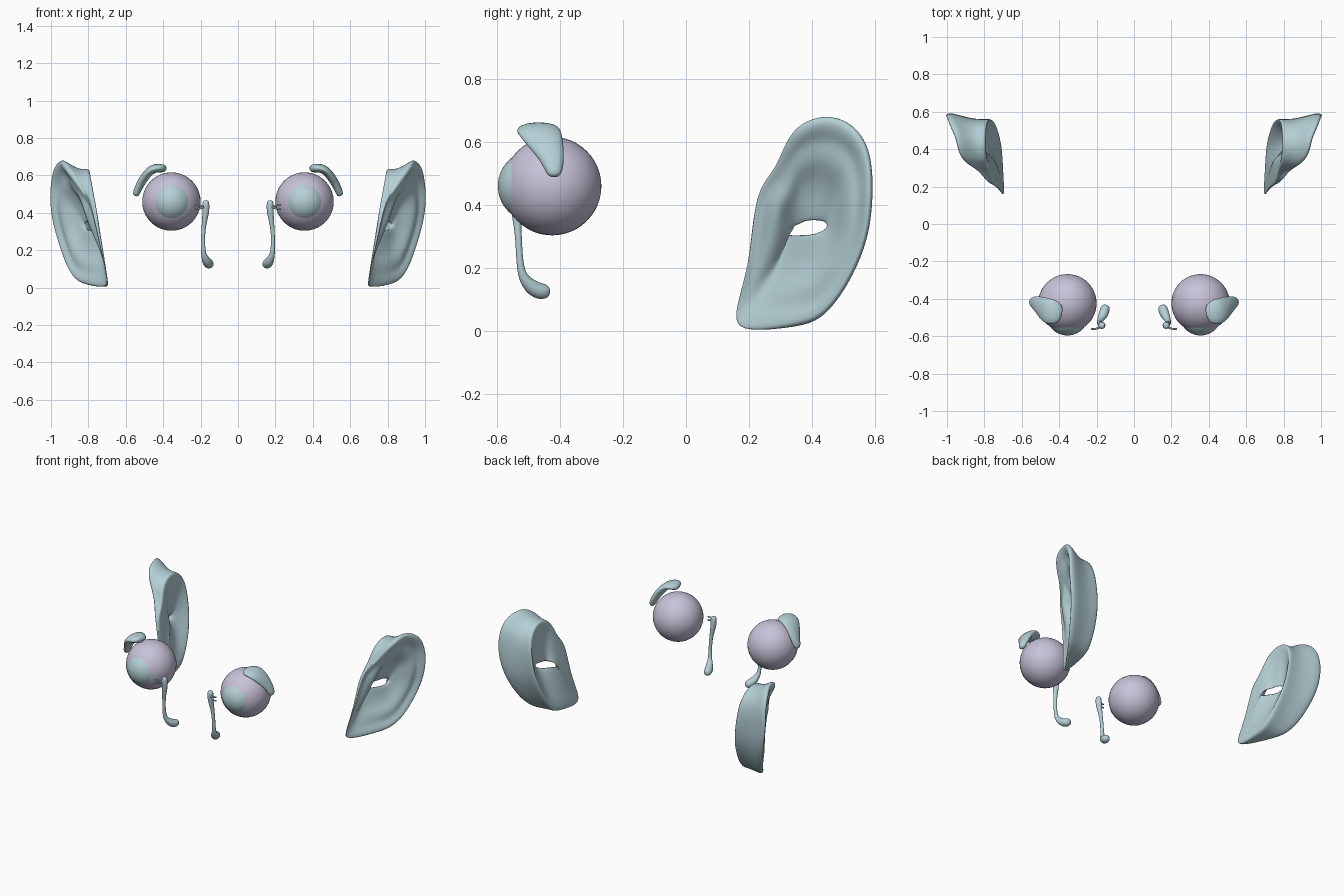
import bpy
import bmesh
import math
from mathutils import Vector, Matrix

cube = bpy.data.objects.get("Cube")
if cube:
    bpy.data.objects.remove(cube, do_unlink=True)


def material(name, colour):
    mat = bpy.data.materials.new(name)
    mat.use_nodes = True
    mat.diffuse_color = colour
    mat.node_tree.nodes["Principled BSDF"].inputs["Base Color"].default_value = colour
    return mat


LILAC = material("pale lilac", (0.58, 0.54, 0.69, 1))
TEAL = material("pale blue green", (0.46, 0.63, 0.67, 1))


def add_pair(name, bm, mat, levels=0):
    """Make the left part from bm, then its mirrored right twin."""
    for side in ("left", "right"):
        if side == "right":
            bmesh.ops.scale(bm, vec=(-1, 1, 1), verts=bm.verts)
            bmesh.ops.reverse_faces(bm, faces=bm.faces)
        mesh = bpy.data.meshes.new(f"{side}_{name}")
        bm.to_mesh(mesh)
        mesh.polygons.foreach_set("use_smooth", [True] * len(mesh.polygons))
        mesh.materials.append(mat)
        obj = bpy.data.objects.new(f"{side}_{name}", mesh)
        bpy.context.collection.objects.link(obj)
        if levels:
            sub = obj.modifiers.new("smooth", "SUBSURF")
            sub.levels = sub.render_levels = levels
        else:
            mesh.set_sharp_from_angle(angle=math.radians(50))
    bm.free()


def loft(rings, closed=False):
    """Skin a row of rings, joined end to end if closed, else capped."""
    bm = bmesh.new()
    rows = [[bm.verts.new(p) for p in ring] for ring in rings]
    pairs = list(zip(rows, rows[1:]))
    if closed:
        pairs.append((rows[-1], rows[0]))
    else:
        bm.faces.new(rows[0])
        bm.faces.new(rows[-1])
    for a, b in pairs:
        for i in range(len(a)):
            j = (i + 1) % len(a)
            bm.faces.new((a[i], a[j], b[j], b[i]))
    bmesh.ops.recalc_face_normals(bm, faces=bm.faces)
    return bm


def tube(sections, side, sides=8):
    """Elliptical sections (centre, half width, half thickness) swept on a path."""
    pts = [Vector(s[0]) for s in sections]
    rings = []
    for i, (_, wide, thick) in enumerate(sections):
        along = (pts[min(i + 1, len(pts) - 1)] - pts[max(i - 1, 0)]).normalized()
        u = (side - along * side.dot(along)).normalized()
        v = along.cross(u)
        angles = [math.tau * k / sides for k in range(sides)]
        rings.append([pts[i] + u * wide * math.cos(a) + v * thick * math.sin(a)
                      for a in angles])
    return loft(rings)


X, Y = Vector((1, 0, 0)), Vector((0, 1, 0))

# Eyeballs, poles facing forward
EYE = Vector((0.356, -0.424, 0.46))
forward = Matrix.Translation(EYE) @ Matrix.Rotation(math.pi / 2, 4, "X")
bm = bmesh.new()
bmesh.ops.create_uvsphere(bm, u_segments=40, v_segments=24, radius=0.156, matrix=forward)
add_pair("eyeball", bm, LILAC)

# Corneas: a shallow dome with a flat back on the front of each eye
rim, height = 0.089, 0.043
dome = (rim ** 2 + height ** 2) / (2 * height)
sweep = math.asin(rim / dome)
rings = []
for k in range(9):
    a = max(sweep * (1 - k / 8), 0.01)
    y = -0.596 + dome * (1 - math.cos(a))
    rings.append([(EYE.x + dome * math.sin(a) * math.cos(t), y,
                   EYE.z + dome * math.sin(a) * math.sin(t))
                  for t in (math.tau * n / 32 for n in range(32))])
add_pair("cornea", loft(rings), TEAL)

# Tear glands, curved over the outer top of each eye
gland = [
    ((0.385, -0.485, 0.634), 0.038, 0.02),
    ((0.412, -0.478, 0.64), 0.068, 0.026),
    ((0.455, -0.467, 0.638), 0.077, 0.027),
    ((0.49, -0.447, 0.605), 0.065, 0.026),
    ((0.522, -0.425, 0.555), 0.045, 0.024),
    ((0.542, -0.417, 0.51), 0.031, 0.022),
    ((0.549, -0.417, 0.488), 0.018, 0.015),
]
add_pair("tear_gland", tube(gland, Y), TEAL, 2)

# Tear ducts: sac on top, thin channel, swollen foot turned back
duct = [
    ((0.172, -0.543, 0.468), 0.014),
    ((0.172, -0.543, 0.45), 0.022),
    ((0.172, -0.54, 0.40), 0.02),
    ((0.18, -0.535, 0.35), 0.014),
    ((0.187, -0.53, 0.29), 0.011),
    ((0.187, -0.526, 0.2), 0.012),
    ((0.18, -0.513, 0.165), 0.018),
    ((0.166, -0.488, 0.138), 0.028),
    ((0.155, -0.458, 0.124), 0.03),
    ((0.149, -0.43, 0.127), 0.02),
]
add_pair("tear_duct", tube([(p, r, r) for p, r in duct], X), TEAL, 2)

# Small paired channels leading from each eye into the sac
for name, z, bend in (("upper_channel", 0.437, 0.008), ("lower_channel", 0.425, -0.008)):
    path = [(0.175, -0.55, 0.431), (0.2, -0.56, z), (0.22, -0.563, z + bend),
            (0.232, -0.56, z + bend / 2)]
    add_pair(name, tube([(p, 0.006, 0.006) for p in path], Y, 6), TEAL, 1)

# Ears: rim outline from the lobe up the front, over the top and down the back
rim_line = [
    (0.69, 0.138, 0.03), (0.74, 0.208, 0.22), (0.785, 0.216, 0.45),
    (0.83, 0.285, 0.51), (0.90, 0.32, 0.62), (0.94, 0.38, 0.672),
    (0.95, 0.46, 0.688), (0.985, 0.535, 0.655), (0.997, 0.585, 0.58),
    (1.005, 0.595, 0.46), (0.98, 0.585, 0.32), (0.945, 0.545, 0.205),
    (0.91, 0.485, 0.1), (0.87, 0.425, 0.035), (0.83, 0.36, 0.014), (0.72, 0.195, -0.003),
]
LOBE, CANAL = (0.16, 0.02), (0.39, 0.327)


def ear_ring(pivot, scale, out, squash=1, flap=0):
    """Rim outline shrunk to a pivot; out runs from the head plane to the rim."""
    ring = []
    for i, (x, y, z) in enumerate(rim_line):
        y = pivot[0] + (y - pivot[0]) * scale
        new_z = pivot[1] + (z - pivot[1]) * scale * squash
        head = 0.69 + 0.155 * new_z
        lift = flap * max(0, 1 - abs(i - 2) / 2)
        ring.append((head + (x - 0.69 - 0.155 * z) * out + lift, y, new_z))
    return ring


ear = [
    ear_ring(CANAL, 0.27, 0.3, 0.2),        # canal opening, head side
    ear_ring(CANAL, 0.5, 0.22),             # hollow facing the head
    ear_ring(CANAL, 0.75, 0.08),
    ear_ring(LOBE, 0.94, 0),                # edge against the head
    ear_ring(LOBE, 0.92, 0.35),             # groove behind the ear
    ear_ring(LOBE, 0.97, 0.7),
    ear_ring(LOBE, 1.01, 0.93),             # outer rim
    ear_ring(CANAL, 0.96, 1.05),
    ear_ring(CANAL, 0.86, 0.98),
    ear_ring(CANAL, 0.78, 0.84, 1, 0.03),   # fold inside the rim
    ear_ring(CANAL, 0.6, 0.84, 1, 0.06),    # inner ridge and front flap
    ear_ring(CANAL, 0.42, 0.5, 1, 0.03),    # bowl
    ear_ring(CANAL, 0.27, 0.38, 0.2),       # canal opening, outer side
]
add_pair("ear", loft(ear, True), TEAL, 2)
